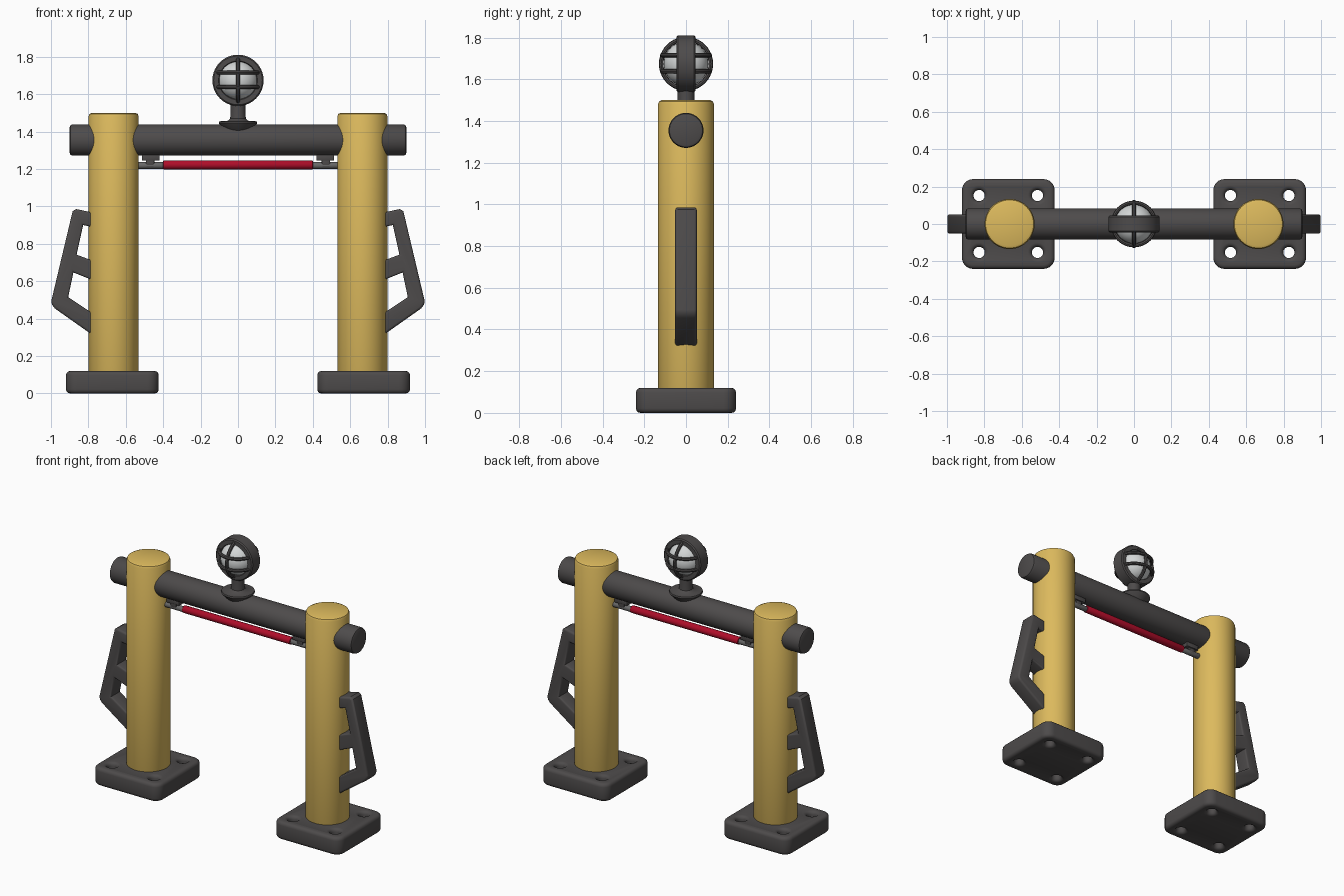
import bpy, bmesh, math
from mathutils import Matrix

if "Cube" in bpy.data.objects:
    bpy.data.objects.remove(bpy.data.objects["Cube"])

def mat(name, col):
    m = bpy.data.materials.new(name)
    m.diffuse_color = (*col, 1)
    m.use_nodes = True
    m.node_tree.nodes["Principled BSDF"].inputs["Base Color"].default_value = m.diffuse_color
    return m

YELLOW = mat("yellow paint", (0.72, 0.49, 0.11))
DARK = mat("dark grey", (0.075, 0.07, 0.07))
GREY = mat("mid grey", (0.14, 0.14, 0.14))
RED = mat("red", (0.42, 0.004, 0.022))
GLASS = mat("pale glass", (0.66, 0.68, 0.68))
AXIS = {"x": Matrix.Rotation(math.pi / 2, 4, "Y"),
        "y": Matrix.Rotation(-math.pi / 2, 4, "X"), "z": Matrix()}

def smooth(ob, angle=40):
    bpy.ops.object.select_all(action="DESELECT")
    bpy.context.view_layer.objects.active = ob
    ob.select_set(True)
    bpy.ops.object.shade_smooth_by_angle(angle=math.radians(angle))

def finish(name, bm, m):
    bmesh.ops.remove_doubles(bm, verts=bm.verts, dist=1e-5)
    bmesh.ops.recalc_face_normals(bm, faces=bm.faces)
    me = bpy.data.meshes.new(name)
    bm.to_mesh(me)
    bm.free()
    me.materials.append(m)
    ob = bpy.data.objects.new(name, me)
    bpy.context.collection.objects.link(ob)
    smooth(ob)
    return ob

def lathe(name, profile, m, loc=(0, 0, 0), axis="z", n=40, closed=False):
    """Spin (radius, height) points round an axis."""
    bm = bmesh.new()
    pts = profile + profile[:1] if closed else profile
    vs = [bm.verts.new((r, 0, h)) for r, h in pts]
    es = [bm.edges.new(p) for p in zip(vs, vs[1:])]
    bmesh.ops.spin(bm, geom=vs + es, cent=(0, 0, 0), axis=(0, 0, 1),
                   angle=2 * math.pi, steps=n, use_duplicate=False)
    bm.transform(Matrix.Translation(loc) @ AXIS[axis])
    return finish(name, bm, m)

def rod(name, r, a, b, m, loc, axis="z", bev=0.01, n=40):
    k = bev * 0.3
    return lathe(name, [(0, a), (r - bev, a), (r - k, a + k), (r, a + bev),
                        (r, b - bev), (r - k, b - k), (r - bev, b), (0, b)],
                 m, loc, axis, n)

def ring(name, R, r, m, loc, axis):
    pts = [(R + r * math.cos(i * math.pi / 4), r * math.sin(i * math.pi / 4)) for i in range(8)]
    return lathe(name, pts, m, loc, axis, 40, True)

def plate(name, loops, half, bev, m, matrix):
    """Thick rounded plate: first loop is the outline, the rest are holes."""
    cu = bpy.data.curves.new(name, "CURVE")
    cu.dimensions, cu.fill_mode = "2D", "BOTH"
    cu.extrude, cu.bevel_depth, cu.bevel_resolution, cu.offset = half - bev, bev, 2, -bev
    for pts in loops:
        s = cu.splines.new("POLY")
        s.points.add(len(pts) - 1)
        for p, (x, y) in zip(s.points, pts):
            p.co = (x, y, 0, 1)
        s.use_cyclic_u = True
    tmp = bpy.data.objects.new(name + "_curve", cu)
    bpy.context.collection.objects.link(tmp)
    bpy.context.view_layer.update()
    dg = bpy.context.evaluated_depsgraph_get()
    me = bpy.data.meshes.new_from_object(tmp.evaluated_get(dg))
    bm = bmesh.new()
    bm.from_mesh(me)
    bm.transform(matrix)
    bpy.data.objects.remove(tmp)
    bpy.data.meshes.remove(me)
    return finish(name, bm, m)

def box(name, size, loc, m, bev=0.005):
    bm = bmesh.new()
    bmesh.ops.create_cube(bm, size=1)
    bm.transform(Matrix.Translation(loc) @ Matrix.Diagonal((*size, 1)))
    bmesh.ops.bevel(bm, geom=bm.edges[:], offset=bev, segments=2, affect="EDGES", profile=0.5)
    return finish(name, bm, m)

def arc(cx, cy, r, a0, a1, n):
    return [(cx + r * math.cos(math.radians(a0 + (a1 - a0) * i / n)),
             cy + r * math.sin(math.radians(a0 + (a1 - a0) * i / n))) for i in range(n + 1)]

# outlines of the foot plate and of the side handle
foot = []
for sx, sy, a in ((1, 1, 0), (-1, 1, 90), (-1, -1, 180), (1, -1, 270)):
    foot += arc(sx * 0.188, sy * 0.18, 0.06, a, a + 90, 6)
holes = [arc(sx * 0.156, sy * 0.152, 0.03, 0, 345, 23) for sx in (1, -1) for sy in (1, -1)]
handle = [(0.72, 0.955), (0.80, 0.972), (0.865, 0.986), (0.884, 0.975), (0.998, 0.495),
          (0.995, 0.475), (0.98, 0.455), (0.80, 0.328), (0.72, 0.272)]
upper_gap = [(0.75, 0.885), (0.828, 0.90), (0.863, 0.742), (0.75, 0.70)]
lower_gap = [(0.75, 0.595), (0.88, 0.647), (0.908, 0.515), (0.75, 0.41)]

for side, s in (("left", -1), ("right", 1)):
    # foot plate, post and side handle
    plate(side + "_foot_plate", [foot] + holes, 0.06, 0.022, DARK,
          Matrix.Translation((s * 0.672, 0, 0.06)))
    rod(side + "_post", 0.134, 0.1, 1.5, YELLOW, (s * 0.665, 0, 0), bev=0.018, n=48)
    plate(side + "_handle", [[(s * x, z) for x, z in lp] for lp in (handle, upper_gap, lower_gap)],
          0.052, 0.013, DARK, Matrix.Rotation(math.pi / 2, 4, "X"))
    # red tube holder
    rod(side + "_tube_cap", 0.018, -0.07, 0.07, GREY, (s * 0.465, 0, 1.219), "x", 0.004, 16)
    box(side + "_tube_hanger", (0.045, 0.035, 0.06), (s * 0.47, 0, 1.24), DARK)
    box(side + "_hanger_plate", (0.095, 0.05, 0.035), (s * 0.467, 0, 1.262), DARK)

# cross beam and red tube
rod("cross_beam", 0.084, -0.9, 0.9, DARK, (0, 0, 1.355), "x", 0.015)
rod("red_tube", 0.024, -0.4, 0.4, RED, (0, 0, 1.222), "x", 0.004, 20)

# lamp foot and stem
lathe("lamp_stem", [(0, 1.40), (0.06, 1.40), (0.098, 1.438), (0.103, 1.446), (0.1, 1.455),
                    (0.055, 1.458), (0.042, 1.47), (0.04, 1.5), (0.04, 1.57), (0, 1.57)], DARK)
# lamp globe, broad rim and cage
C = (0, 0, 1.674)
lathe("lamp_globe", arc(0, 0, 0.107, -90, 90, 16), GLASS, C, "z", 32)
lathe("lamp_rim", [(0.104, -0.045), (0.13, -0.045), (0.137, -0.038), (0.137, 0.038),
                   (0.13, 0.045), (0.104, 0.045), (0.1, 0.038), (0.1, -0.038)],
      DARK, C, "y", 40, True)
ring("cage_upright", 0.119, 0.011, DARK, C, "x")
for name, dz in (("cage_upper", 0.042), ("cage_lower", -0.036)):
    ring(name, 0.114, 0.011, DARK, (0, 0, C[2] + dz), "z")
